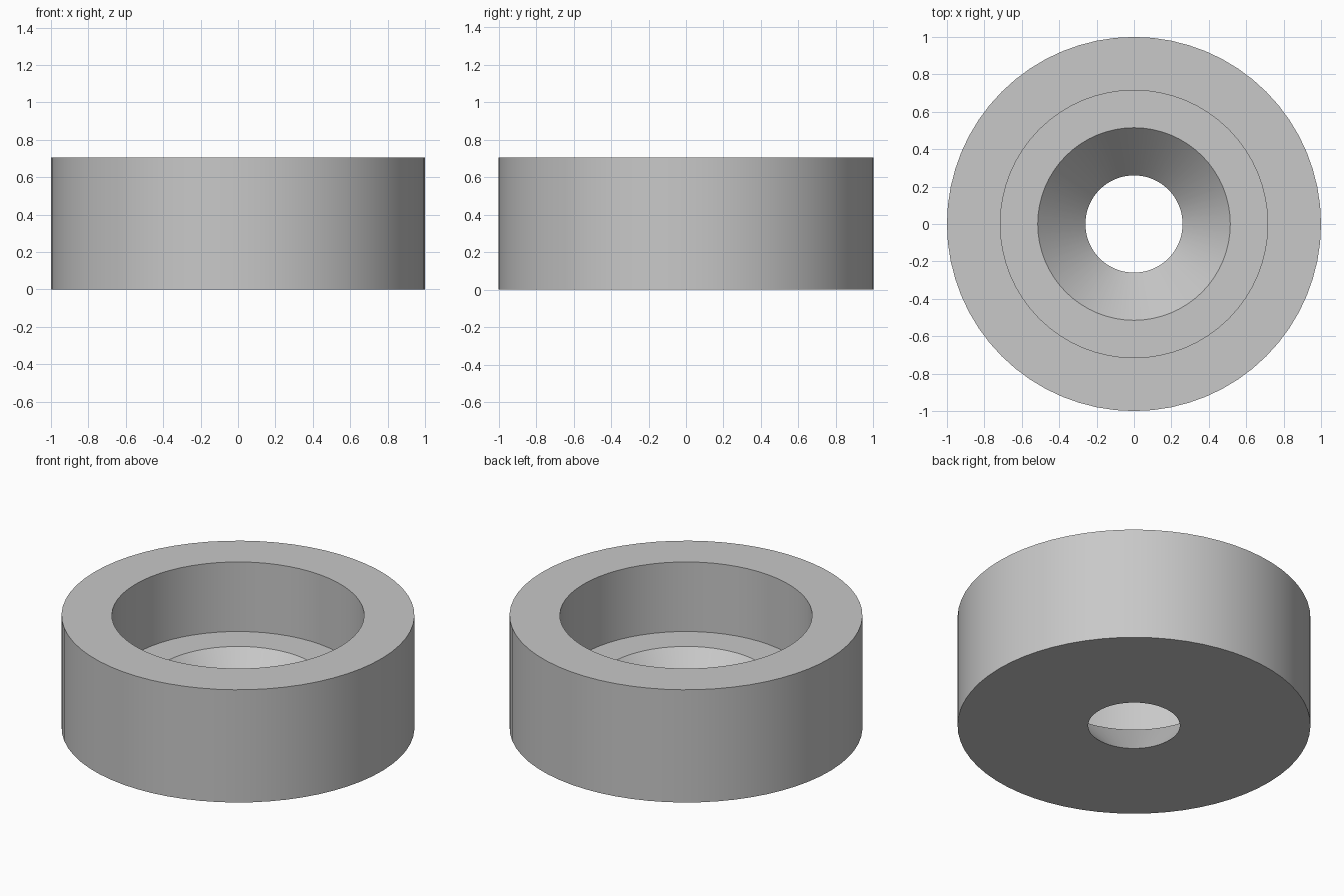
import bpy
import bmesh
import math
from mathutils import Vector

cube = bpy.data.objects.get("Cube")
if cube:
    bpy.data.objects.remove(cube, do_unlink=True)

# Plain grey material
grey = bpy.data.materials.new("plain_grey")
grey.use_nodes = True
colour = (0.58, 0.58, 0.58, 1)
grey.diffuse_color = colour
grey.node_tree.nodes["Principled BSDF"].inputs["Base Color"].default_value = colour


def lathe(name, profile, steps, material):
    """Turn a closed (radius, height) profile about the z axis."""
    bm = bmesh.new()
    verts = [bm.verts.new((r, 0, z)) for r, z in profile]
    edges = [bm.edges.new((a, b)) for a, b in zip(verts, verts[1:] + verts[:1])]
    bmesh.ops.spin(bm, geom=verts + edges, cent=Vector(), axis=Vector((0, 0, 1)),
                   angle=math.tau, steps=steps, use_merge=True)
    bmesh.ops.remove_doubles(bm, verts=bm.verts[:], dist=1e-4)
    bmesh.ops.recalc_face_normals(bm, faces=bm.faces[:])
    mesh = bpy.data.meshes.new(name)
    bm.to_mesh(mesh)
    bm.free()
    mesh.materials.append(material)
    obj = bpy.data.objects.new(name, mesh)
    bpy.context.collection.objects.link(obj)
    return obj


# Round body with a wide upper bore, a flat ledge and a conical through hole
height, ledge = 0.705, 0.27
body = lathe("countersunk_ring", [
    (0.26, 0), (1, 0), (1, height), (0.715, height), (0.715, ledge), (0.515, ledge),
], 64, grey)

# Smooth round walls, crisp rims
bpy.ops.object.select_all(action="DESELECT")
body.select_set(True)
bpy.context.view_layer.objects.active = body
bpy.ops.object.shade_smooth_by_angle(angle=math.radians(30))
